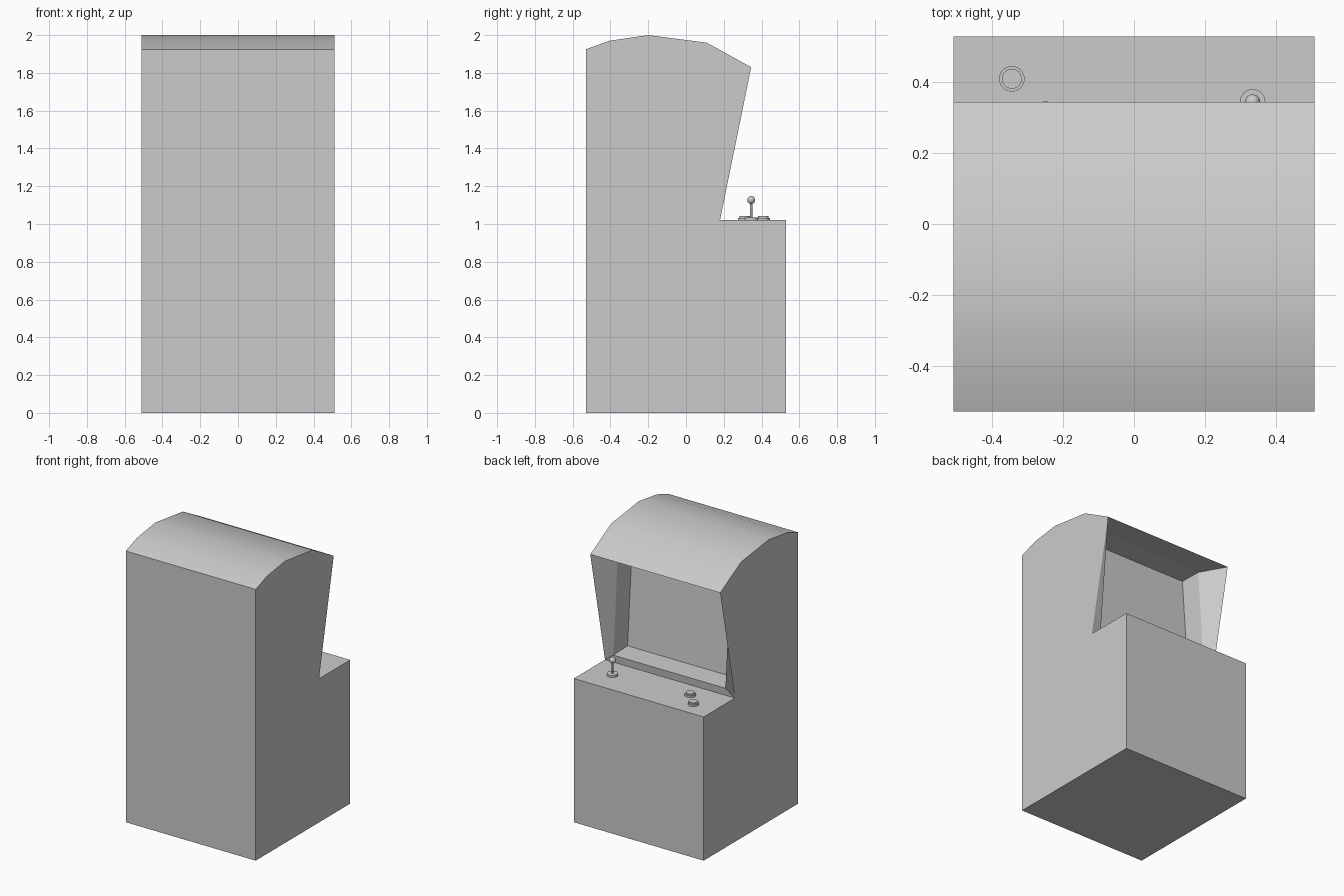
import bpy, bmesh
from mathutils import Vector

if "Cube" in bpy.data.objects:
    bpy.data.objects.remove(bpy.data.objects["Cube"])

W = 0.51          # half width of the cabinet
DECK = 1.02       # height of the control deck


def cabinet():
    # Side profile (y, z), extruded along x
    profile = [(-0.53, 0), (0.53, 0), (0.53, DECK), (0.18, DECK), (0.345, 1.83),
               (0.11, 1.96), (-0.2, 2.0), (-0.405, 1.97), (-0.53, 1.925)]
    bm = bmesh.new()
    left = [bm.verts.new((-W, y, z)) for y, z in profile]
    right = [bm.verts.new((W, y, z)) for y, z in profile]
    bm.faces.new(left)
    bm.faces.new(right[::-1])
    n = len(profile)
    for i in range(n):
        if i == 3:
            continue  # screen opening
        j = (i + 1) % n
        f = bm.faces.new((left[i], left[j], right[j], right[i]))
        f.smooth = 4 <= i <= 7  # rounded roof

    # Screen recess: opening, sloped surround, then straight walls and screen
    def ring(half, low, high):
        return [bm.verts.new(Vector(c)) for c in
                ((-half, *low), (-half, *high), (half, *high), (half, *low))]

    rings = [[left[3], left[4], right[4], right[3]],
             ring(0.44, (0.186, 1.073), (0.129, 1.858)),
             ring(0.44, (0.027, 1.079), (-0.032, 1.861))]
    for a, b in zip(rings, rings[1:]):
        for i in range(4):
            j = (i + 1) % 4
            bm.faces.new((a[i], a[j], b[j], b[i]))
    bm.faces.new(rings[-1])

    bmesh.ops.recalc_face_normals(bm, faces=bm.faces[:])
    me = bpy.data.meshes.new("cabinet")
    bm.to_mesh(me)
    bm.free()
    bpy.context.collection.objects.link(bpy.data.objects.new("cabinet", me))


def smooth(name):
    bpy.context.object.name = name
    bpy.ops.object.shade_smooth_by_angle()


def disc(name, x, y, r, z0, z1, r_top=None):
    bpy.ops.mesh.primitive_cone_add(vertices=32, radius1=r, radius2=r if r_top is None else r_top,
                                    depth=z1 - z0, location=(x, y, (z0 + z1) / 2))
    smooth(name)


cabinet()

# Two push buttons: collar with a raised cap
for i, (x, y) in enumerate([(-0.345, 0.41), (-0.25, 0.31)], 1):
    disc(f"button_collar_{i}", x, y, 0.036, DECK, DECK + 0.013)
    disc(f"button_cap_{i}", x, y, 0.028, DECK + 0.005, DECK + 0.023)

# Joystick: base plate, shaft and ball
JX, JY = 0.335, 0.345
disc("joystick_base", JX, JY, 0.036, DECK, DECK + 0.014)
disc("joystick_shaft", JX, JY, 0.006, DECK + 0.01, 1.12)
bpy.ops.mesh.primitive_uv_sphere_add(segments=32, ring_count=16, radius=0.021,
                                     location=(JX, JY, 1.127))
smooth("joystick_ball")
